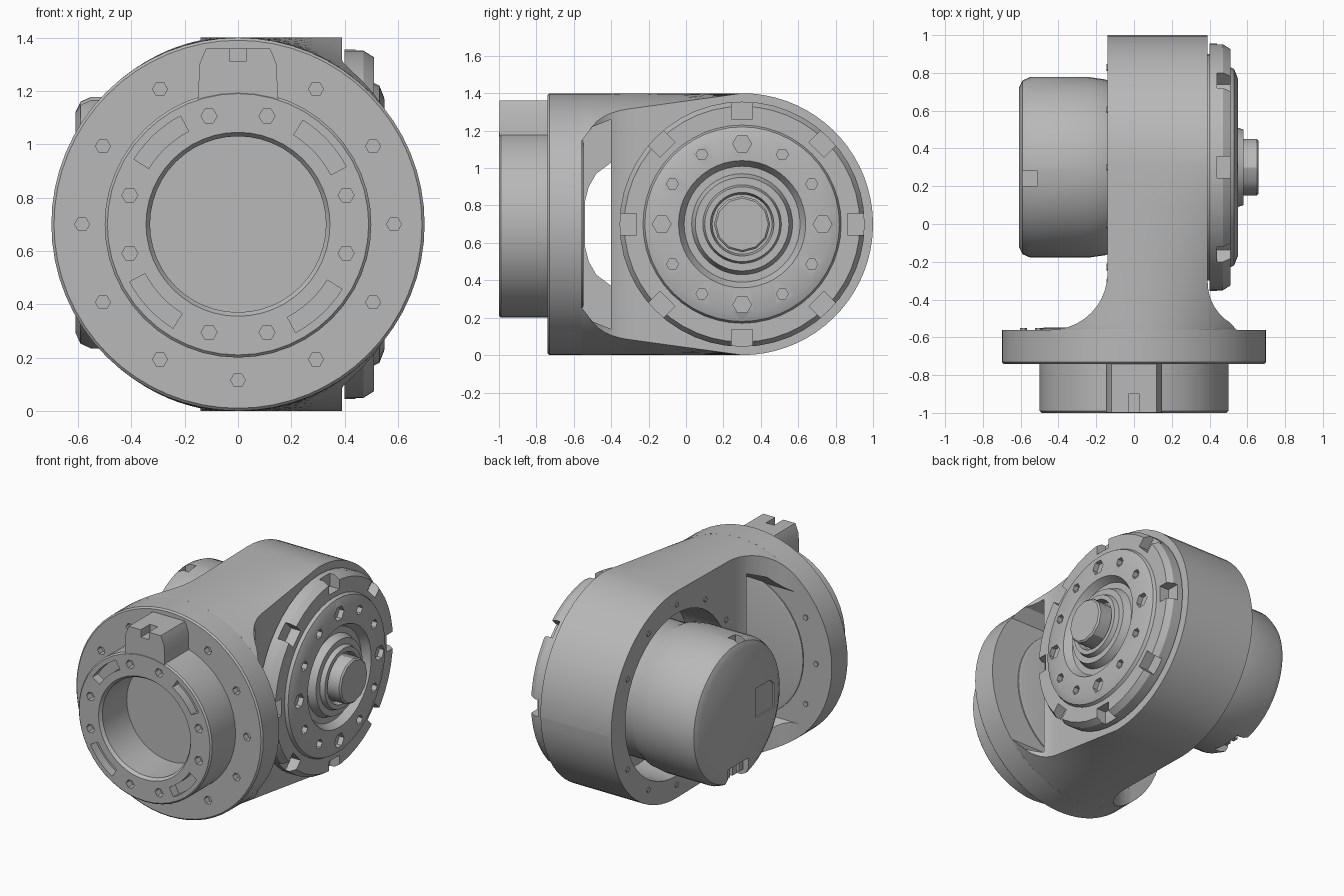
import bpy, bmesh
from math import sin, cos, pi, sqrt, radians
from mathutils import Vector

cube = bpy.data.objects.get("Cube")
if cube:
    bpy.data.objects.remove(cube, do_unlink=True)

grey = bpy.data.materials.new("machined_grey")
grey.use_nodes = True
colour = (0.48, 0.48, 0.48, 1)
grey.diffuse_color = colour
grey.node_tree.nodes["Principled BSDF"].inputs["Base Color"].default_value = colour

MID = 0.7       # height of both axes
HUB_Y = 0.3     # depth of the sideways axis
R = 0.7         # housing radius


def place(axis, t, u, v):
    """Point at t along the axis, u and v across it."""
    return Vector((t, u, v) if axis == "x" else (u, t, v))


def finish(name, bm):
    bmesh.ops.recalc_face_normals(bm, faces=bm.faces)
    me = bpy.data.meshes.new(name)
    bm.to_mesh(me)
    bm.free()
    me.materials.append(grey)
    ob = bpy.data.objects.new(name, me)
    bpy.context.collection.objects.link(ob)
    return ob


def skin(bm, rings):
    """Bridge equal rings of points and cap both ends."""
    loops = [[bm.verts.new(p) for p in ring] for ring in rings]
    for a, b in zip(loops, loops[1:]):
        for i in range(len(a)):
            j = (i + 1) % len(a)
            bm.faces.new((a[i], a[j], b[j], b[i]))
    bm.faces.new(loops[0])
    bm.faces.new(loops[-1])


def ngon(u, v, r, n, turn=0.0):
    return [(u + r * cos(turn + 2 * pi * i / n), v + r * sin(turn + 2 * pi * i / n))
            for i in range(n)]


def lathe(name, profile, axis, n=48):
    u = HUB_Y if axis == "x" else 0
    bm = bmesh.new()
    skin(bm, [[place(axis, t, *p) for p in ngon(u, MID, r, n)] for r, t in profile])
    return finish(name, bm)


def prisms(name, axis, items):
    """items: (outline, start, end) extruded along the axis."""
    bm = bmesh.new()
    for pts, a, b in items:
        skin(bm, [[place(axis, t, *p) for p in pts] for t in (a, b)])
    return finish(name, bm)


def rect(u0, u1, v0, v1):
    return [(u0, v0), (u1, v0), (u1, v1), (u0, v1)]


def cut(ob, cutter):
    mod = ob.modifiers.new("cut", "BOOLEAN")
    mod.object, mod.operation, mod.solver = cutter, "DIFFERENCE", "EXACT"
    deps = bpy.context.evaluated_depsgraph_get()
    me = bpy.data.meshes.new_from_object(ob.evaluated_get(deps))
    ob.modifiers.clear()
    ob.data = me
    bpy.data.objects.remove(cutter, do_unlink=True)


def mirrored(upper):
    """Outline symmetric about the middle height, from its upper half."""
    return ([(u, MID + h) for u, h in upper]
            + [(u, MID - h) for u, h in reversed(upper)])


def polar(u, r, degrees):
    a = radians(degrees)
    return u + r * cos(a), MID + r * sin(a)


# Housing: round at the flange, flaring in to a slab with a rounded back
def flare(y, r):
    d = min(max(-0.56 + r - y, 0), r)
    return r - sqrt(r * r - d * d)


def half_height(x, y):
    if y > HUB_Y:
        return sqrt(R * R - (y - HUB_Y) ** 2)
    s = min(max((y + 0.56) / 0.86, 0), 1)
    return (1 - s) * sqrt(R * R - x * x) + s * R


stations = [-0.26 - 0.3 * cos(pi / 2 * i / 10) for i in range(11)]
stations += [-0.08, 0.1]
stations += [HUB_Y + R * sin(radians(88) * i / 18) for i in range(19)]
rings = []
for y in stations:
    lo, hi = -0.14 - flare(y, 0.3), 0.39 + flare(y, 0.25)
    xs = [(lo + hi) / 2 - (hi - lo) / 2 * cos(pi * i / 20) for i in range(21)]
    rings.append([Vector((x, y, MID + half_height(x, y))) for x in xs]
                 + [Vector((x, y, MID - half_height(x, y))) for x in reversed(xs)])
bm = bmesh.new()
skin(bm, rings)
bmesh.ops.triangulate(bm, faces=bm.faces)
housing = finish("housing", bm)

# Round motor bay, the openings behind the flange and the gap joining them
cut(housing, prisms("bay_cutter", "x", [(ngon(HUB_Y, MID, 0.55, 48), -1, 0.15)]))
opening = mirrored([(-0.66, 0.36), (-0.57, 0.43), (-0.5, 0.52), (-0.4, 0.56)])
cut(housing, prisms("opening_cutter", "x", [(opening, -1, 0.1), (opening, 0.2, 1)]))
gap = [(-0.54, 0.12), (-0.52, 0.2), (-0.48, 0.27), (-0.4, 0.33)]
cut(housing, prisms("gap_cutter", "x", [(mirrored(gap), -0.3, 0.6)]))

# Flange with a circle of bolt holes and a seat for the bore
flange = lathe("flange", [(0.69, -0.74), (R, -0.73), (R, -0.56)], "y", 64)
cut(flange, prisms("flange_holes", "y", [(ngon(0, MID, 0.4, 48), -0.8, -0.71)] + [
    (ngon(*polar(0, 0.585, a), 0.028, 6), -0.8, -0.70)
    for a in range(0, 360, 30) if a != 90]))

# Inner cover on the back of the flange
lathe("flange_inner_cover", [(0.49, -0.57), (0.49, -0.552), (0.47, -0.547)], "y")

# Front collar with bore, screw holes and curved slots
collar = lathe("front_collar", [(0.33, -0.72), (0.33, -0.98), (0.345, -1), (0.49, -1),
                                (0.5, -0.99), (0.5, -0.7)], "y")
holes = [(ngon(*polar(0, 0.42, q + d), 0.03, 6), -1.1, -0.95)
         for q in range(0, 360, 90) for d in (-15, 15)]
for q in range(45, 360, 90):
    arc = range(q - 17, q + 18, 5)
    outline = [polar(0, 0.46, a) for a in arc] + [polar(0, 0.395, a) for a in reversed(arc)]
    holes.append((outline, -1.1, -0.94))
cut(collar, prisms("collar_holes", "y", holes))

# Locating key on top of the collar
key = prisms("locating_key", "y", [([(-0.15, 1.16), (0.15, 1.16), (0.145, 1.3),
                                     (0.12, 1.36), (-0.12, 1.36), (-0.145, 1.3)], -0.998, -0.73)])
cut(key, prisms("key_notch", "y", [(rect(-0.03, 0.03, 1.31, 1.5), -1.1, -0.9)]))

# Drive disc with rim notches and bolt holes
disc = lathe("drive_disc", [(0.6, 0.3), (0.6, 0.4), (0.655, 0.4), (0.655, 0.47),
                            (0.63, 0.51), (0.53, 0.51), (0.52, 0.53), (0.47, 0.55),
                            (0.34, 0.55), (0.31, 0.5), (0.27, 0.5), (0.25, 0.55),
                            (0.21, 0.55), (0.2, 0.58), (0.17, 0.58), (0.16, 0.54)], "x")
pockets = [(ngon(*polar(HUB_Y, 0.62, a), 0.08, 4, radians(a + 45)), 0.44, 0.7)
           for a in range(0, 360, 45)]
pockets += [(ngon(*polar(HUB_Y, 0.43, a), 0.05 if a % 90 == 0 else 0.032, 6), 0.515, 0.7)
            for a in range(0, 360, 30)]
cut(disc, prisms("disc_pockets", "x", pockets))

# Shaft end in the middle of the disc
lathe("shaft_end", [(0.15, 0.5), (0.15, 0.65), (0.14, 0.66)], "x", 12)

# Motor drum with a top pocket, connector bay and end panel
motor = lathe("motor_drum", [(0.44, 0.2), (0.44, -0.1), (0.465, -0.15), (0.478, -0.24),
                             (0.478, -0.55), (0.46, -0.59), (0.42, -0.61)], "x")
cut(motor, prisms("motor_pockets", "x", [
    (rect(0.2, 0.28, 1.1, 1.3), -0.59, -0.51),
    (rect(0.2, 0.42, 0.1, 0.36), -0.7, -0.5),
    ([(-0.07, 0.6), (0.12, 0.6), (0.12, 0.8), (-0.03, 0.8), (-0.07, 0.76)], -0.7, -0.6)]))
prisms("connector_pins", "x", [(rect(y, y + 0.04, 0.28, 0.34), -0.58, -0.45)
                               for y in (0.22, 0.29, 0.36)])

# Small screws around the motor bay and the inside of the flange
prisms("bay_screws", "x", [(ngon(*polar(HUB_Y, 0.61, a), 0.018, 6), -0.146, -0.1)
                           for a in range(30, 360, 30)])
prisms("inner_screws", "y", [(ngon(*polar(0, 0.585, a), 0.018, 6), -0.57, -0.55)
                             for a in range(150, 211, 30)])

# Soft shading with crisp edges
for ob in bpy.context.collection.objects:
    if ob.type == "MESH" and ob.data.materials and ob.data.materials[0] == grey:
        ob.data.shade_smooth()
        ob.data.set_sharp_from_angle(angle=radians(30))
